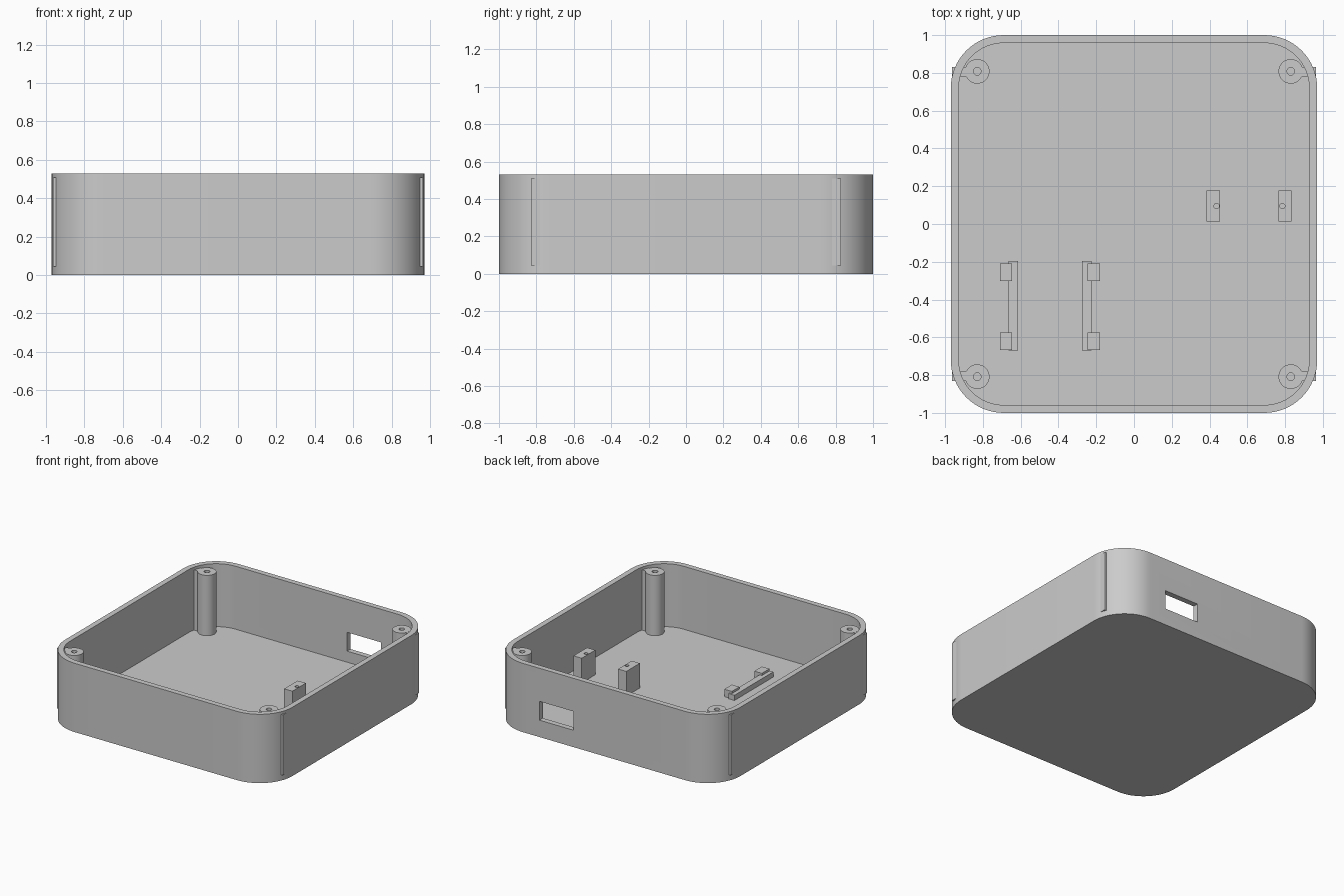
import bpy, math

old = bpy.data.objects.get("Cube")
if old:
    bpy.data.objects.remove(old, do_unlink=True)

grey = bpy.data.materials.new("plain_grey")
grey.use_nodes = True
grey.diffuse_color = (0.6, 0.6, 0.6, 1)
grey.node_tree.nodes["Principled BSDF"].inputs["Base Color"].default_value = (0.6, 0.6, 0.6, 1)

HEIGHT, FLOOR, POST_TOP = 0.53, 0.045, 0.51


def prism(name, outline, z0, z1):
    """Solid standing on a counter-clockwise outline."""
    n = len(outline)
    verts = [(x, y, z) for z in (z0, z1) for x, y in outline]
    faces = [tuple(reversed(range(n))), tuple(range(n, 2 * n))]
    faces += [(i, (i + 1) % n, (i + 1) % n + n, i + n) for i in range(n)]
    mesh = bpy.data.meshes.new(name)
    mesh.from_pydata(verts, [], faces)
    mesh.materials.append(grey)
    ob = bpy.data.objects.new(name, mesh)
    bpy.context.collection.objects.link(ob)
    return ob


def box(name, x0, x1, y0, y1, z0, z1):
    x0, x1 = sorted((x0, x1))
    y0, y1 = sorted((y0, y1))
    return prism(name, [(x0, y0), (x1, y0), (x1, y1), (x0, y1)], z0, z1)


def cylinder(name, x, y, r, z0, z1, n=40):
    ring = [(x + r * math.cos(math.tau * i / n), y + r * math.sin(math.tau * i / n)) for i in range(n)]
    return prism(name, ring, z0, z1)


def rounded(hx, hy, r, steps=16):
    """Rounded rectangle outline."""
    pts = []
    for k, (sx, sy) in enumerate([(1, 1), (-1, 1), (-1, -1), (1, -1)]):
        for i in range(steps + 1):
            a = math.pi / 2 * (k + i / steps)
            pts.append((sx * (hx - r) + r * math.cos(a), sy * (hy - r) + r * math.sin(a)))
    return pts


def cut(ob, cutter):
    """Subtract a helper solid and remove it."""
    cutter.hide_render = True
    mod = ob.modifiers.new("cut", "BOOLEAN")
    mod.operation, mod.solver, mod.object = "DIFFERENCE", "EXACT", cutter
    dg = bpy.context.evaluated_depsgraph_get()
    dg.update()
    mesh = bpy.data.meshes.new_from_object(ob.evaluated_get(dg))
    ob.modifiers.clear()
    ob.data = mesh
    bpy.data.objects.remove(cutter, do_unlink=True)


def smooth(ob):
    bpy.ops.object.select_all(action="DESELECT")
    ob.select_set(True)
    bpy.context.view_layer.objects.active = ob
    bpy.ops.object.shade_smooth_by_angle(angle=math.radians(30))


# Open tray with a port opening in the back wall
tray = prism("tray", rounded(0.97, 1.0, 0.28), 0, HEIGHT)
cut(tray, prism("cavity", rounded(0.928, 0.958, 0.238), FLOOR, HEIGHT + 0.1))
cut(tray, box("port_cutter", 0.26, 0.55, 0.9, 1.1, 0.13, 0.275))
smooth(tray)

# Corner screw posts, each tied to the side wall by a rib
for sx, side in ((1, "left"), (-1, "right")):
    for sy, end in ((1, "back"), (-1, "front")):
        x, y = sx * 0.83, sy * 0.808
        post = cylinder(f"{end}_{side}_screw_post", x, y, 0.065, FLOOR - 0.01, POST_TOP)
        cut(post, cylinder("hole_cutter", x, y, 0.02, 0.1, HEIGHT + 0.1, 24))
        smooth(post)
        rib = box(f"{end}_{side}_post_rib", sx * 0.88, sx * 0.963, sy * 0.78, sy * 0.83, FLOOR, POST_TOP - 0.001)

# Pair of board supports with pilot holes
for name, x, hole_x in (("inner", 0.42, 0.437), ("outer", 0.80, 0.785)):
    support = box(f"{name}_board_support", x - 0.035, x + 0.035, 0.012, 0.177, FLOOR - 0.01, 0.235)
    cut(support, cylinder("hole_cutter", hole_x, 0.095, 0.014, 0.1, 0.4, 20))
    smooth(support)

# Two mirrored rails with raised end blocks
MID = -0.445
for s, side in ((-1, "right"), (1, "left")):
    box(f"{side}_rail", MID + s * 0.17, MID + s * 0.22, -0.67, -0.197, FLOOR - 0.01, 0.085)
    for end, y in (("front", -0.62), ("back", -0.255)):
        box(f"{side}_rail_{end}_block", MID + s * 0.2, MID + s * 0.265, y - 0.046, y + 0.046, FLOOR - 0.01, 0.102)
